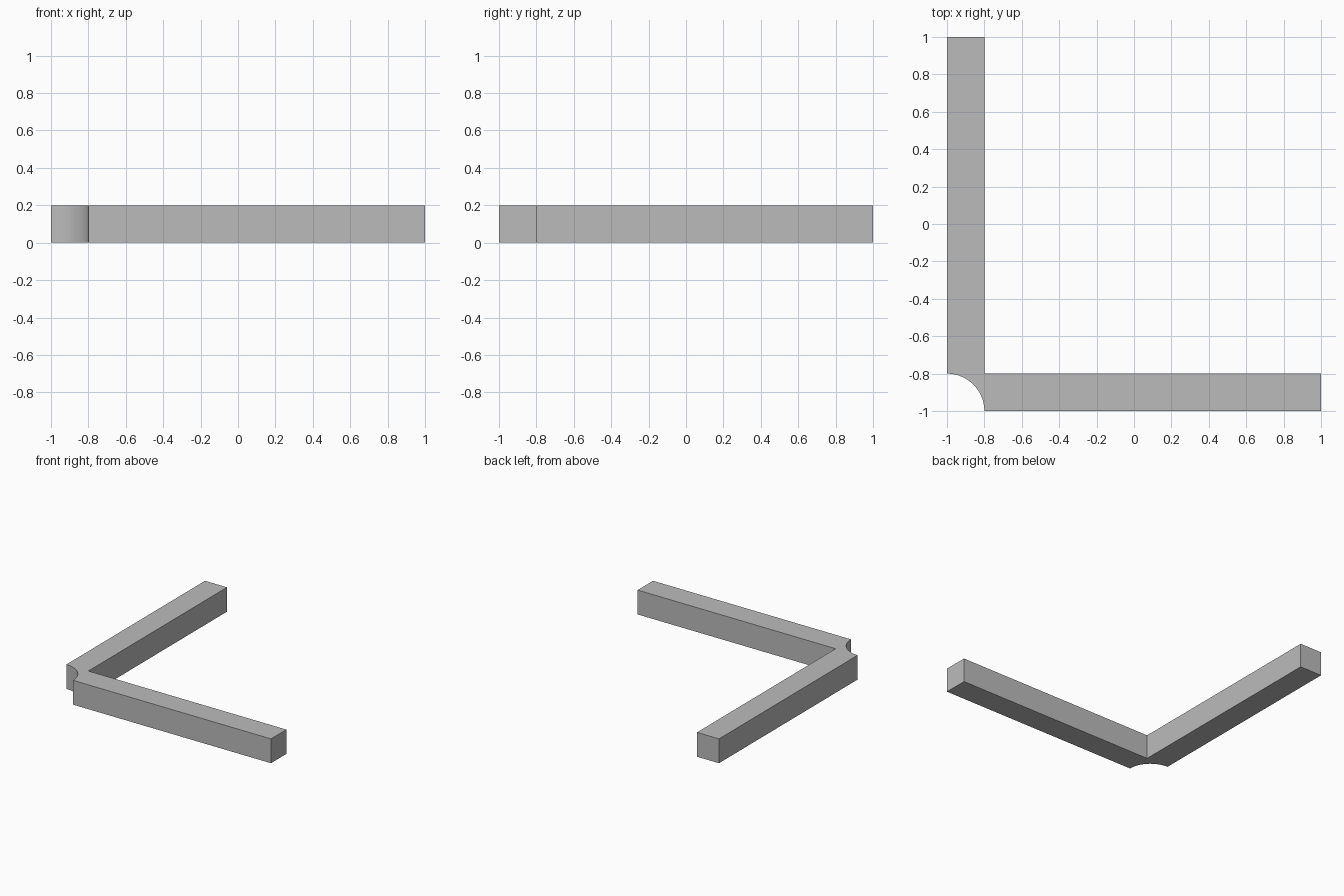
import bpy, bmesh
from math import sin, cos, pi, radians

cube = bpy.data.objects.get("Cube")
if cube:
    bpy.data.objects.remove(cube, do_unlink=True)

WIDTH = 0.2      # bar width and height
ARC_STEPS = 32   # segments in the corner scoop

# Plain grey material
grey = bpy.data.materials.new("plain_grey")
grey.use_nodes = True
colour = (0.5, 0.5, 0.5, 1)
grey.diffuse_color = colour
grey.node_tree.nodes["Principled BSDF"].inputs["Base Color"].default_value = colour

# L outline, with a quarter-round scoop at the outer corner
inner = -1 + WIDTH
outline = [(1, -1), (1, inner), (inner, inner), (inner, 1), (-1, 1)]
for i in range(ARC_STEPS + 1):
    a = pi / 2 * (1 - i / ARC_STEPS)
    outline.append((-1 + WIDTH * cos(a), -1 + WIDTH * sin(a)))

# Extrude the outline into the bracket
bm = bmesh.new()
base = bm.faces.new([bm.verts.new((x, y, 0)) for x, y in outline])
raised = bmesh.ops.extrude_face_region(bm, geom=[base], use_keep_orig=True)["geom"]
bmesh.ops.translate(bm, vec=(0, 0, WIDTH),
                    verts=[v for v in raised if isinstance(v, bmesh.types.BMVert)])
bmesh.ops.recalc_face_normals(bm, faces=bm.faces[:])
mesh = bpy.data.meshes.new("corner_bracket")
bm.to_mesh(mesh)
bm.free()
mesh.materials.append(grey)

bracket = bpy.data.objects.new("corner_bracket", mesh)
bpy.context.collection.objects.link(bracket)

# Smooth scoop, sharp corners
bpy.ops.object.select_all(action="DESELECT")
bracket.select_set(True)
bpy.context.view_layer.objects.active = bracket
bpy.ops.object.shade_smooth_by_angle(angle=radians(30))
